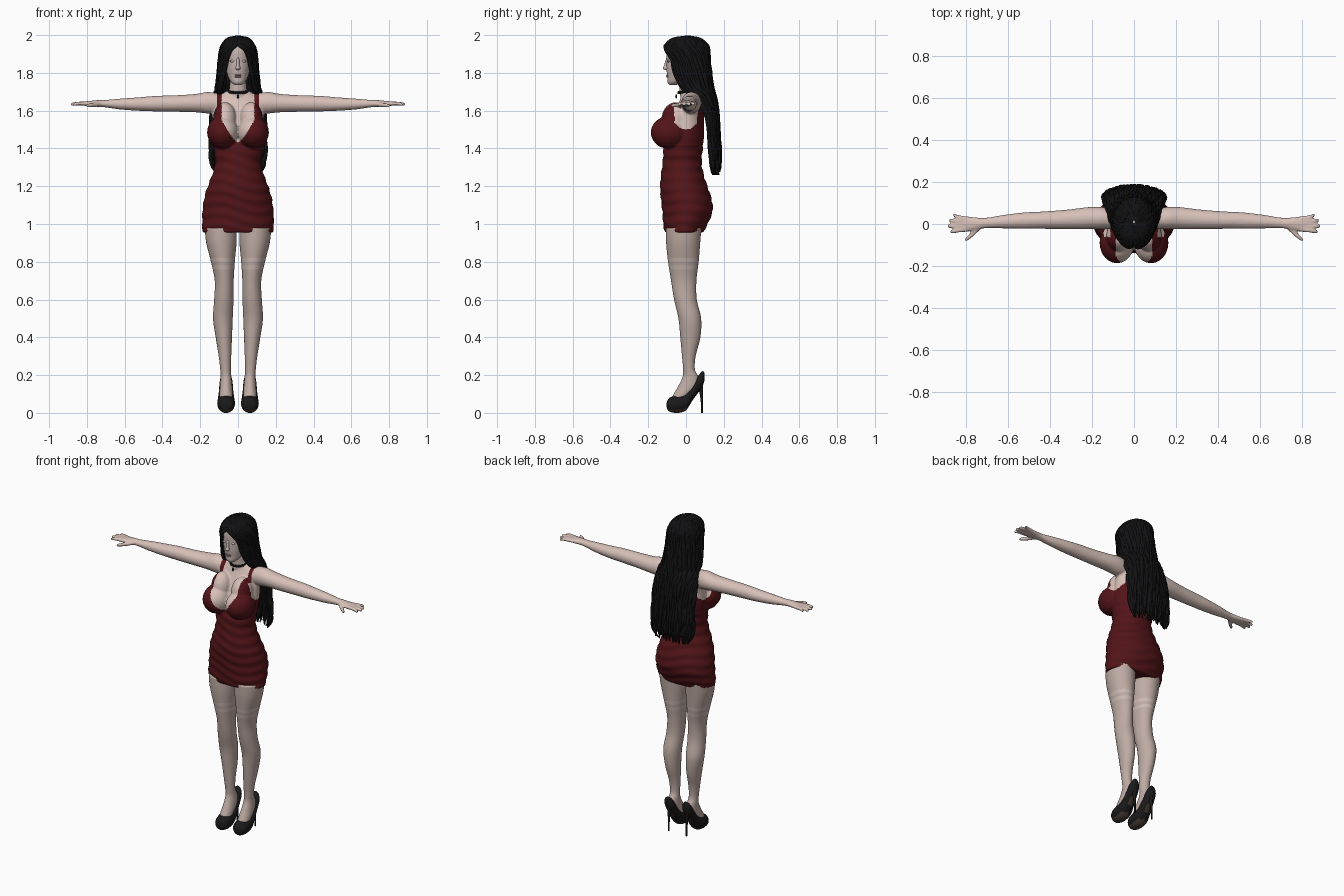
import bpy, bmesh, math, random
from mathutils import Vector

random.seed(4)
cube = bpy.data.objects.get("Cube")
if cube:
    bpy.data.objects.remove(cube, do_unlink=True)


def material(name, r, g, b):
    m = bpy.data.materials.new(name)
    m.use_nodes = True
    m.diffuse_color = (r, g, b, 1)
    bsdf = m.node_tree.nodes["Principled BSDF"]
    bsdf.inputs["Base Color"].default_value = (r, g, b, 1)
    bsdf.inputs["Roughness"].default_value = 0.7
    return m


SKIN = material("skin", 0.68, 0.53, 0.48)
FACE = material("face skin", 0.56, 0.46, 0.43)
STOCKING = material("sheer stocking", 0.52, 0.41, 0.37)
LACE = material("stocking band", 0.6, 0.49, 0.45)
DRESS = material("dark red fabric", 0.085, 0.007, 0.009)
HAIR = material("black hair", 0.006, 0.006, 0.007)
SHOE = material("black leather", 0.01, 0.01, 0.011)
SOLE = material("brown sole", 0.06, 0.04, 0.028)
LIPS = material("dusky lips", 0.42, 0.27, 0.26)
EYES = material("pale eyes", 0.66, 0.63, 0.61)


def spline(rows, steps=5):
    """Smooth a list of rows with a Catmull-Rom curve."""
    out, last = [], len(rows) - 1
    for i in range(last):
        p = [rows[max(0, min(last, i + k))] for k in (-1, 0, 1, 2)]
        for j in range(steps):
            t = j / steps
            out.append([0.5 * (2 * b + (c - a) * t + (2 * a - 5 * b + 4 * c - d) * t * t
                               + (3 * b - a - 3 * c + d) * t ** 3)
                        for a, b, c, d in zip(*p)])
    return out + [list(rows[-1])]


def tube(bm, axis, rows, side=1, n=28):
    """Closed elliptical loft; each row is position, two centres, two radii."""
    rings = []
    for a, b, c, r1, r2 in spline(rows):
        ring = []
        for k in range(n):
            t = math.tau * k / n
            u, v = b + r1 * math.cos(t), c + r2 * math.sin(t)
            co = {"X": (a, u, v), "Y": (u, a, v), "Z": (u, v, a)}[axis]
            ring.append(bm.verts.new((side * co[0], co[1], co[2])))
        rings.append(ring)
    for lo, hi in zip(rings, rings[1:]):
        for k in range(n):
            bm.faces.new((lo[k], lo[k - 1], hi[k - 1], hi[k]))
    bm.faces.new(rings[0])
    bm.faces.new(rings[-1])


def ball(bm, centre, radii):
    new = bmesh.ops.create_uvsphere(bm, u_segments=24, v_segments=14, radius=1)["verts"]
    for v in new:
        v.co = Vector(centre) + Vector([p * q for p, q in zip(v.co, radii)])


def finish(bm, name, *mats):
    bmesh.ops.recalc_face_normals(bm, faces=bm.faces)
    mesh = bpy.data.meshes.new(name)
    bm.to_mesh(mesh)
    bm.free()
    ob = bpy.data.objects.new(name, mesh)
    bpy.context.collection.objects.link(ob)
    for m in mats:
        mesh.materials.append(m)
    for p in mesh.polygons:
        p.use_smooth = True
    return ob


# Body: torso, neck, bust, arms and hands fused into one skin
bm = bmesh.new()
tube(bm, "Z", [(.955, 0, -.01, .188, .102), (1, 0, -.003, .19, .117), (1.07, 0, .008, .188, .133),
               (1.14, 0, 0, .178, .133), (1.2, 0, -.012, .16, .125), (1.27, 0, -.02, .134, .111),
               (1.33, 0, -.02, .12, .103), (1.4, 0, -.015, .129, .103), (1.47, 0, 0, .136, .096),
               (1.55, 0, .01, .136, .086), (1.6, 0, .02, .138, .076), (1.65, 0, .025, .13, .06),
               (1.685, 0, .025, .09, .047), (1.71, 0, .02, .05, .04)], n=48)
tube(bm, "Z", [(1.62, 0, .02, .055, .045), (1.7, 0, .012, .046, .045), (1.79, 0, 0, .043, .045)])
FINGERS = [(-.026, -.036, .875), (-.009, -.01, .887), (.009, .017, .881), (.025, .042, .862)]
for s in (-1, 1):
    ball(bm, (s * .081, -.09, 1.485), (.083, .097, .086))
    ball(bm, (s * .07, -.055, 1.555), (.062, .075, .09))
    tube(bm, "X", [(.09, .025, 1.637, .048, .052), (.16, .028, 1.642, .053, .057),
                   (.22, .028, 1.64, .052, .049), (.32, .022, 1.638, .046, .044),
                   (.44, .018, 1.637, .041, .041), (.52, .016, 1.635, .039, .036),
                   (.62, .011, 1.635, .032, .029), (.7, .005, 1.637, .025, .02),
                   (.74, .002, 1.638, .028, .018), (.79, 0, 1.637, .037, .014),
                   (.815, 0, 1.637, .034, .011)], s)
    for y0, y1, tip in FINGERS:
        tube(bm, "X", [(.79, y0, 1.637, .011, .011), (.84, (y0 + y1) / 2, 1.638, .0105, .0105),
                       (tip - .008, y1, 1.634, .009, .009), (tip, y1, 1.632, .004, .004)], s, 14)
    tube(bm, "X", [(.725, -.008, 1.635, .014, .012), (.765, -.045, 1.63, .014, .012),
                   (.795, -.07, 1.627, .011, .01), (.806, -.078, 1.626, .004, .004)], s, 14)
body = finish(bm, "body_and_dress")
remesh = body.modifiers.new("fuse", "REMESH")
remesh.mode, remesh.voxel_size = "VOXEL", 0.006
relax = body.modifiers.new("relax", "SMOOTH")
relax.factor, relax.iterations = 0.5, 4
graph = bpy.context.evaluated_depsgraph_get()
fused = bpy.data.meshes.new_from_object(body.evaluated_get(graph))
body.modifiers.clear()
body.data = fused
fused.materials.clear()
fused.materials.append(SKIN)
fused.materials.append(DRESS)


def is_dress(c):
    x, y, z = abs(c.x), c.y, c.z
    if z < 1.43:
        return True
    if z > 1.7 or x > .19:
        return False
    if y < .02 and x < .086 * min(1, (z - 1.43) / .12) ** .75:
        return False
    if y > .03 and z > 1.62 and x < .08:
        return False
    outer = .168 - .31 * (z - 1.5) if y < -.06 else .113
    return z < 1.5 + 10 * y * y or x < outer


for p in fused.polygons:
    p.use_smooth = True
    p.material_index = int(is_dress(p.center))
# Soft gathers across the fabric
folds = [(v, v.normal.copy()) for v in fused.vertices if .97 < v.co.z < 1.42]
for v, nor in folds:
    v.co += nor * .0022 * math.sin(v.co.z * 105 + v.co.x * 9 + 2 * math.sin(v.co.x * 17))

# Legs with sheer stockings, shoes and heels
for s, side in ((1, "left"), (-1, "right")):
    bm = bmesh.new()
    tube(bm, "Z", [(.98, .092, -.012, .084, .094), (.9, .088, -.015, .08, .09), (.8, .08, -.014, .063, .081),
                   (.7, .073, -.012, .05, .067), (.6, .075, -.003, .051, .06), (.5, .08, .02, .052, .06),
                   (.4, .075, .023, .043, .053), (.3, .069, .015, .033, .036), (.23, .066, .016, .028, .031),
                   (.19, .064, .024, .029, .042), (.14, .063, .012, .033, .054), (.09, .063, -.025, .035, .045),
                   (.06, .063, -.035, .033, .04)], s, 36)
    leg = finish(bm, side + "_leg", STOCKING, LACE)
    for p in leg.data.polygons:
        p.material_index = int(.765 < p.center.z < .785 or .81 < p.center.z < .83)
    bm = bmesh.new()
    tube(bm, "Y", [(-.102, .063, .042, .012, .012), (-.095, .063, .042, .03, .03), (-.075, .063, .045, .043, .042),
                   (-.04, .063, .05, .047, .05), (0, .063, .062, .045, .048), (.035, .063, .107, .039, .04),
                   (.065, .063, .152, .035, .045), (.088, .063, .182, .028, .039), (.097, .063, .19, .01, .022)], s)
    shoe = finish(bm, side + "_shoe", SHOE, SOLE)
    for p in shoe.data.polygons:
        p.material_index = int(p.normal.z < -.55)
    bm = bmesh.new()
    tube(bm, "Z", [(0, .063, .085, .005, .005), (.07, .063, .083, .006, .006),
                   (.13, .063, .078, .012, .012), (.17, .063, .072, .022, .02)], s, 16)
    finish(bm, side + "_heel", SHOE)

# Head and face
bm = bmesh.new()
tube(bm, "Z", [(1.735, 0, -.07, .016, .016), (1.75, 0, -.058, .036, .04), (1.78, 0, -.037, .053, .062),
               (1.82, 0, -.024, .063, .079), (1.87, 0, -.015, .068, .087), (1.92, 0, -.01, .07, .09),
               (1.96, 0, -.005, .058, .073), (1.98, 0, 0, .03, .035)], n=40)
tube(bm, "Z", [(1.815, 0, -.102, .008, .008), (1.824, 0, -.107, .013, .016),
               (1.84, 0, -.103, .009, .013), (1.88, 0, -.096, .007, .008)], n=16)
finish(bm, "head", FACE)
bm = bmesh.new()
for dz in (-.004, .004):
    ball(bm, (0, -.097, 1.784 + dz), (.019, .008, .005))
finish(bm, "lips", LIPS)
bm = bmesh.new()
for s in (-1, 1):
    ball(bm, (s * .029, -.092, 1.862), (.015, .007, .006))
finish(bm, "eyes", EYES)

# Choker with pendant
bm = bmesh.new()
for k in range(30):
    t = math.tau * k / 30
    ball(bm, (.05 * math.cos(t), .01 + .05 * math.sin(t), 1.703 - .008 * math.sin(-t)), (.006, .006, .008))
ball(bm, (0, -.052, 1.676), (.006, .005, .011))
finish(bm, "choker", SHOE)

# Hair shell: height, centre y, two radii, half angle of the face opening
rows = spline([(1.992, .01, .008, .008, 0), (1.98, .003, .05, .065, 0), (1.95, .002, .076, .104, 4),
               (1.92, .003, .088, .114, 24), (1.87, .01, .094, .108, 38), (1.8, .02, .099, .106, 45),
               (1.72, .04, .108, .096, 52), (1.68, .068, .118, .08, 64), (1.6, .1, .132, .06, 88),
               (1.5, .114, .14, .052, 95), (1.4, .122, .14, .05, 95), (1.31, .13, .132, .042, 95),
               (1.26, .135, .118, .034, 98)])


def hair_point(row, t, grow=0):
    z, cy, rx, ry, gap = row
    a = math.radians(gap + t * (360 - 2 * gap))
    return ((rx + grow) * math.sin(a), cy - (ry + grow) * math.cos(a), z)


bm = bmesh.new()
COLS = 48
grid = [[bm.verts.new(hair_point(r, c / COLS)) for c in range(COLS + 1)] for r in rows[:-5]]
for lo, hi in zip(grid, grid[1:]):
    for c in range(COLS):
        bm.faces.new((lo[c], lo[c + 1], hi[c + 1], hi[c]))
shell = finish(bm, "hair_shell", HAIR)
thick = shell.modifiers.new("thickness", "SOLIDIFY")
thick.thickness, thick.offset = 0.012, 0

# Wavy locks laid over the shell
curve = bpy.data.curves.new("hair_locks", "CURVE")
curve.dimensions, curve.bevel_depth, curve.bevel_resolution = "3D", 0.01, 1
curve.use_fill_caps = True
COUNT = 90
for i in range(COUNT):
    phase = random.uniform(0, math.tau)
    path = rows[:len(rows) - random.randint(0, 8)]
    strand = curve.splines.new("POLY")
    strand.points.add(len(path) - 1)
    for k, row in enumerate(path):
        down = k / len(path)
        t = i / (COUNT - 1) + .014 * down * math.sin(k * .4 + phase)
        co = hair_point(row, t, .002 + .009 * down * math.sin(k * .5 + phase))
        strand.points[k].co = (*co, 1)
        strand.points[k].radius = min(1, .5 + k * .08, .2 + (len(path) - k) * .12)
locks = bpy.data.objects.new("hair_locks", curve)
curve.materials.append(HAIR)
bpy.context.collection.objects.link(locks)
